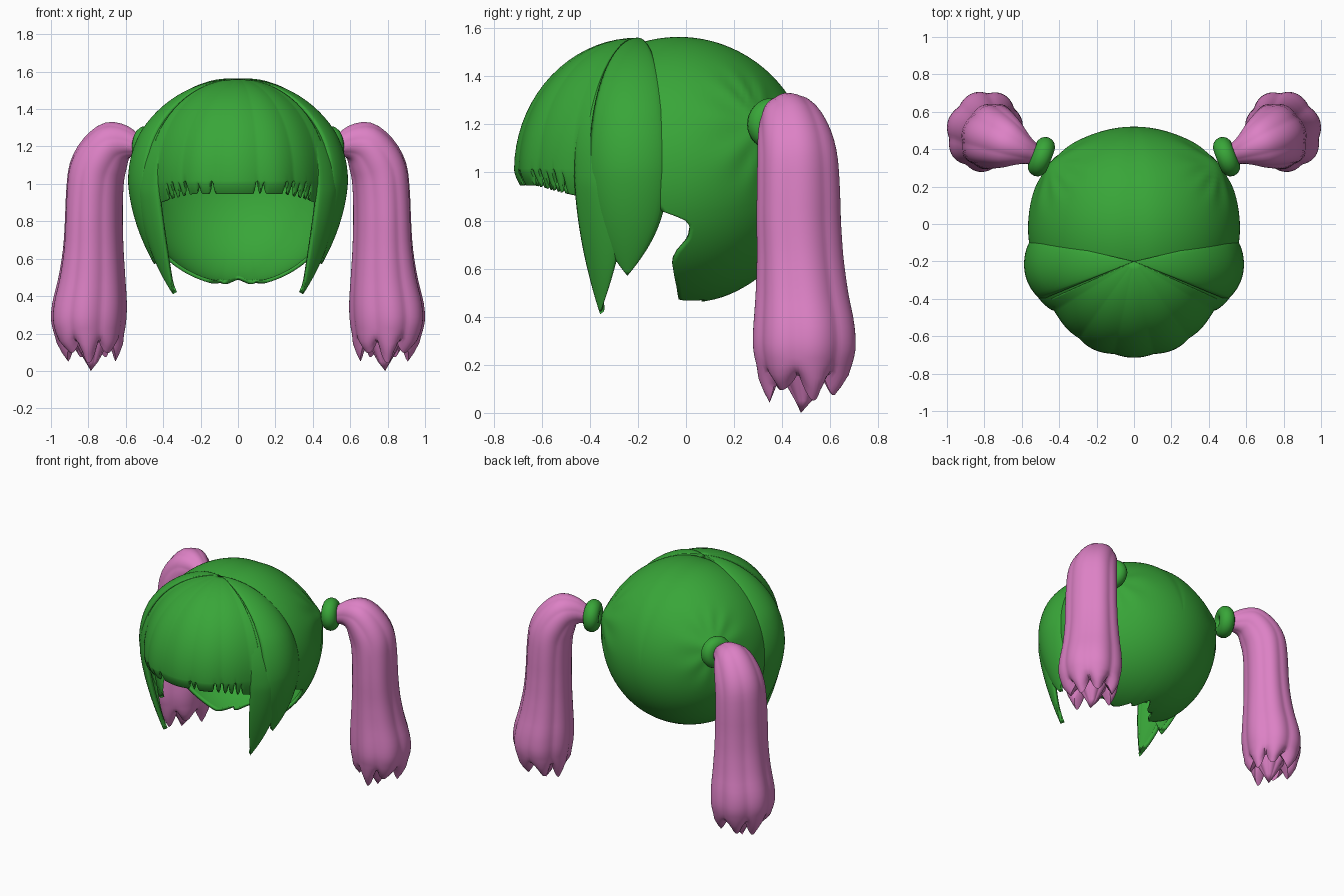
import bpy, bmesh, math
from mathutils import Vector, Matrix

if "Cube" in bpy.data.objects:
    bpy.data.objects.remove(bpy.data.objects["Cube"])

def material(name, rgb):
    m = bpy.data.materials.new(name)
    m.diffuse_color = (*rgb, 1)
    m.use_nodes = True
    m.node_tree.nodes["Principled BSDF"].inputs["Base Color"].default_value = m.diffuse_color
    return m

GREEN = material("green hair", (0.04, 0.38, 0.04))
PINK = material("pink hair", (0.72, 0.22, 0.56))

def interp(x, pts):
    if x <= pts[0][0]:
        return pts[0][1]
    for (a, va), (b, vb) in zip(pts, pts[1:]):
        if x <= b:
            return va + (vb - va) * (x - a) / (b - a)
    return pts[-1][1]

def grid(name, rows, mat, closed=False, thick=0, mirror=False):
    """Skin rows of points into a surface; optional thickness and mirror."""
    bm = bmesh.new()
    vs = [[bm.verts.new(p) for p in row] for row in rows]
    n = len(rows[0])
    for r, s in zip(vs, vs[1:]):
        for i in range(n if closed else n - 1):
            j = (i + 1) % n
            bm.faces.new((r[i], r[j], s[j], s[i]))
    bmesh.ops.remove_doubles(bm, verts=bm.verts, dist=0.0004)
    bmesh.ops.recalc_face_normals(bm, faces=bm.faces)
    if thick:
        mid = Vector((0, -0.1, 1))
        if sum(f.normal.dot(f.calc_center_median() - mid) * f.calc_area() for f in bm.faces) < 0:
            bmesh.ops.reverse_faces(bm, faces=bm.faces)
    me = bpy.data.meshes.new(name)
    bm.to_mesh(me)
    bm.free()
    ob = bpy.data.objects.new(name, me)
    bpy.context.collection.objects.link(ob)
    me.materials.append(mat)
    if thick:
        m = ob.modifiers.new("thickness", 'SOLIDIFY')
        m.thickness, m.offset = thick, -1
    if mirror:
        ob.modifiers.new("mirror", 'MIRROR').use_mirror_merge = False
    bpy.ops.object.select_all(action='DESELECT')
    ob.select_set(True)
    bpy.context.view_layer.objects.active = ob
    bpy.ops.object.shade_smooth_by_angle(angle=math.radians(40))
    return ob

# Back of the hair: bowl opening forwards, its rim shaped by angle from the top
RIM = [(0, 112), (40, 108), (90, 103), (104, 100), (108.5, 97), (111, 88), (115, 85), (121, 86),
       (128, 91), (133, 93), (150, 91), (165, 90), (170, 78), (173, 81), (177, 72), (180, 69)]
TIE_DIR = Vector((0.76, 0.6, 0.32)).normalized()
rows = []
for i in range(49):
    row = []
    for k in range(181):
        al = -180 + 2 * k
        th = math.radians(interp(abs(al), RIM)) * i / 48
        a = math.radians(al)
        d = Vector((math.sin(th) * math.sin(a), math.cos(th), math.sin(th) * math.cos(a)))
        r = 1 - 0.012 * math.exp(-(al / 8) ** 2) * math.sin(th)   # dip along the parting
        # hair pulled out towards each tie, with faint creases around it
        t = Vector((abs(d.x), d.y, d.z))
        ang = t.angle(TIE_DIR)
        r += 0.035 * math.exp(-(ang / 0.45) ** 2) + 0.035 * math.exp(-(ang / 0.14) ** 2)
        spin = math.atan2(t.z - TIE_DIR.z, t.y - t.x - TIE_DIR.y + TIE_DIR.x)
        r += 0.006 * math.sin(9 * spin) * math.exp(-((ang - 0.3) / 0.18) ** 2)
        row.append((0.565 * r * d.x, -0.03 + 0.55 * r * d.y, 1.01 + 0.56 * r * d.z))
    rows.append(row)
grid("back_hair", rows, GREEN, thick=0.02)

def dome(az, v, zb, off, shrink, power=1.7):
    """Point on the front dome: v 0 crown, 0.5 widest line, 1 lower edge at zb."""
    a = math.radians(az)
    if v < 0.5:
        th = v * math.pi
        f, z = math.sin(th), 1.015 + (0.545 + off * 0.5) * math.cos(th)
    else:
        w = 2 * v - 1
        f, z = 1 - shrink * w ** power, 1.015 + (zb - 1.015) * w
    # flatter cheeks between the front and the sides
    f *= 1 - 0.06 * math.exp(-((abs(az) - 52) / 19) ** 2) * min(1, 2 * v)
    return ((0.545 + off) * f * math.sin(a), -0.2 - (0.505 + off) * f * math.cos(a), z)

# Fringe: dome front with narrow notches along its lower edge
NOTCHES = [(-47, .07), (-42, .10), (-37, .06), (-32, .11), (-23, .04), (-15, .08),
           (11, .09), (15, .06), (29, .09), (34, .11), (39, .06), (44, .10), (49, .06)]
rows = []
for i in range(37):
    v = i / 36
    row = []
    for k in range(129):
        az = -64 + k
        zb = 0.945 - 0.055 * max(0, (abs(az) - 28) / 36)
        zb += sum(h * max(0, 1 - abs(az - c) / 1.3) for c, h in NOTCHES)
        ridge = 0.01 * min(1, v * 2) * abs(math.cos(math.radians(az * 8)))
        row.append(dome(az, v, zb, ridge, 0.05))
    rows.append(row)
grid("fringe", rows, GREEN, thick=0.02)

def lock(name, left, right, tip, zb, off, bulge, shrink, tuck):
    """Pointed strand from crown to tip; tuck sinks its upper part under the fringe."""
    rows = []
    for i in range(49):
        v = i / 48
        w = max(0, 2 * v - 1) ** 2.7
        show = min(1, max(0, (v - tuck) / 0.35))
        row = []
        for k in range(17):
            u = k / 16
            az = (left + (right - left) * u) * (1 - w) + tip * w
            o = (off + bulge * math.sin(math.pi * u) ** 0.6) * show * (1 - w)
            if tuck:
                o -= 0.012 * (1 - show)
            row.append(dome(az, v, zb, o, shrink, 1.5))
        rows.append(row)
    grid(name, rows, GREEN, thick=0.03, mirror=True)

lock("front_side_lock", 56, 84, 64, 0.41, 0.0, 0.03, 0.26, 0.2)
lock("rear_side_lock", 66, 104, 84, 0.57, 0.012, 0.033, 0.17, 0)

# Hair ties
bpy.ops.mesh.primitive_torus_add(major_segments=32, minor_segments=14,
                                 major_radius=0.058, minor_radius=0.052)
tie = bpy.context.object
tie.name = "hair_tie"
rot = Vector((0.93, 0.36, 0.05)).to_track_quat('Z', 'Y').to_matrix().to_4x4()
tie.data.transform(Matrix.Translation((0.495, 0.36, 1.2)) @ rot)
tie.data.materials.append(GREEN)
tie.modifiers.new("mirror", 'MIRROR').use_mirror_merge = False
bpy.ops.object.shade_smooth_by_angle(angle=math.radians(40))

# Tails: lobed sections (outward distance, height, tilt, radius, side radius)
D, S, UP = Vector((0.92, 0.39, 0)), Vector((-0.39, 0.92, 0)), Vector((0, 0, 1))
START = Vector((0.52, 0.365, 0))
SECTIONS = [(-.05, 1.19, 0, .04, .04), (0, 1.2, 0, .055, .05), (.07, 1.225, 5, .085, .08),
            (.145, 1.222, 28, .12, .125), (.21, 1.16, 52, .14, .155), (.255, 1.07, 72, .15, .172),
            (.27, .95, 84, .15, .18), (.275, .8, 90, .152, .184), (.28, .65, 90, .16, .188),
            (.29, .5, 90, .178, .2), (.305, .36, 90, .2, .218), (.31, .26, 90, .2, .22),
            (.306, .18, 90, .182, .2)]
N = 84
def ring(q, z, tilt, r1, r2, ridge, drop=0):
    t = math.radians(tilt)
    n = D * math.sin(t) + UP * math.cos(t)
    shift = 0.012 * max(0, min(1, (0.8 - z) / 0.4))
    out = []
    for k in range(N):
        a = 2 * math.pi * k / N
        lobe = abs(math.cos(3.5 * a + 0.4))
        f = 1 - ridge * (1 - lobe)
        hang = drop * lobe * (1 + 0.3 * math.sin(3 * a + 1))
        out.append(START + D * q + S * shift + UP * (z - hang)
                   + (n * math.cos(a) * r1 + S * math.sin(a) * r2) * f)
    return out

def spline(i, s, c):
    """Smooth in-between value of section column c."""
    p = [SECTIONS[min(max(i + j, 0), len(SECTIONS) - 1)][c] for j in (-1, 0, 1, 2)]
    return p[1] + 0.5 * s * (p[2] - p[0] + s * (2 * p[0] - 5 * p[1] + 4 * p[2] - p[3]
                             + s * (3 * (p[1] - p[2]) + p[3] - p[0])))

rows = [[START + D * -.05 + UP * 1.19] * N]
for i in range(len(SECTIONS) - 1):
    for j in range(3):
        vals = [spline(i, j / 3, c) for c in range(5)]
        rows.append(ring(*vals, 0.03 + 0.06 * i / 12))
# Split ends, then a longer middle point
rows += [ring(.303, .18, 90, .178, .195, .10, .03), ring(.298, .17, 90, .155, .17, .12, .065),
         ring(.293, .165, 90, .13, .145, .15, .095), ring(.293, .18, 90, .1, .1, .1, .02),
         ring(.292, .12, 90, .075, .075, .1), ring(.29, .05, 90, .035, .035, .1),
         [START + D * .29] * N]
grid("tail", rows, PINK, closed=True, mirror=True)
